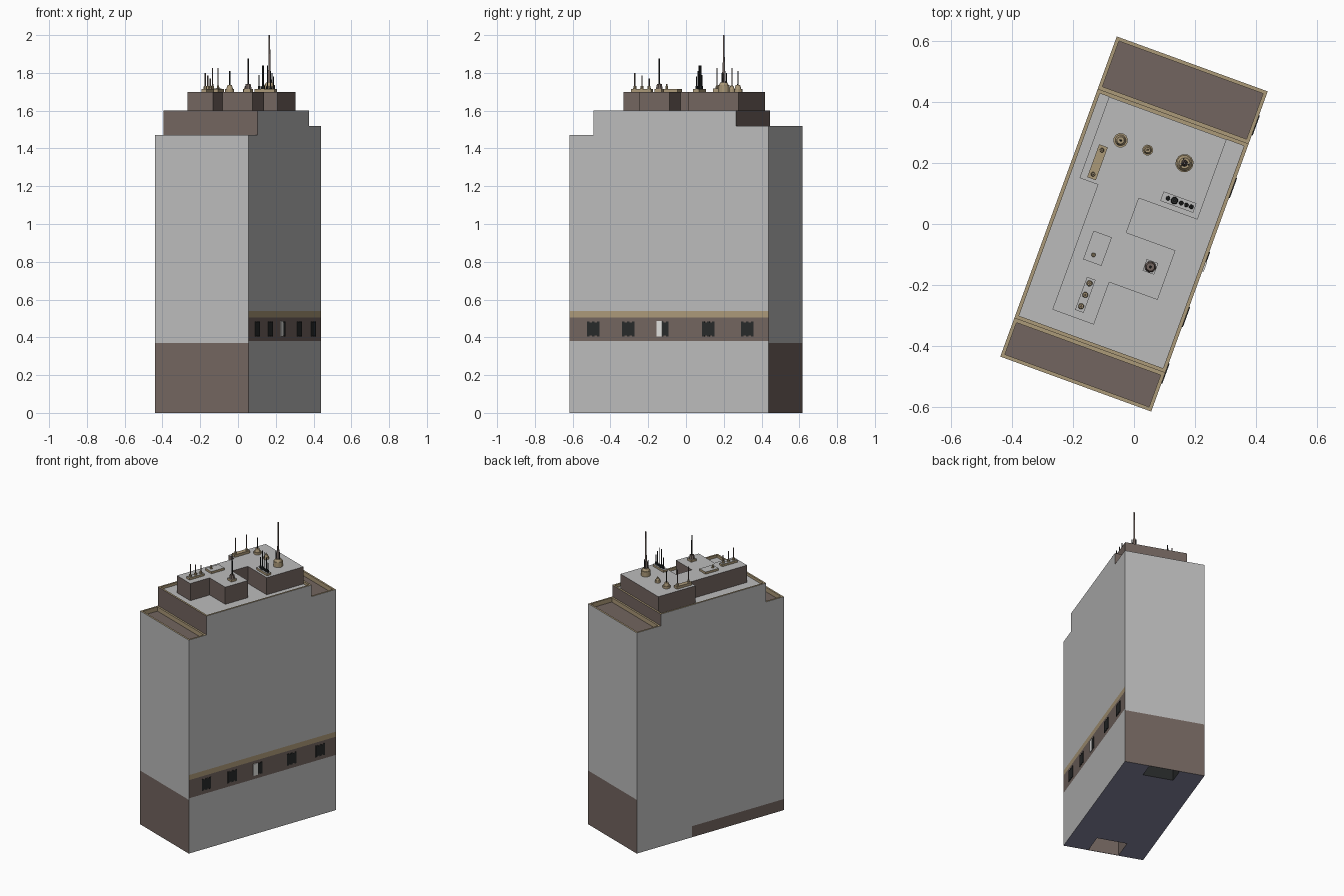
import bpy, bmesh, math
from mathutils import Matrix, Vector

cube = bpy.data.objects.get("Cube")
if cube:
    bpy.data.objects.remove(cube, do_unlink=True)

TURN = Matrix.Rotation(math.radians(-20), 4, 'Z')   # the tower stands at an angle
U, V = 0.264, 0.56                                  # half width, half depth
ROOF = 1.70


def material(name, rgb):
    m = bpy.data.materials.new(name)
    m.use_nodes = True
    m.diffuse_color = (*rgb, 1)
    bsdf = next(n for n in m.node_tree.nodes if n.type == 'BSDF_PRINCIPLED')
    bsdf.inputs["Base Color"].default_value = (*rgb, 1)
    return m


MATS = [material("light_grey", (0.5, 0.5, 0.5)),
        material("brown", (0.17, 0.13, 0.115)),
        material("tan", (0.41, 0.32, 0.19)),
        material("black", (0.02, 0.022, 0.022)),
        material("slate_violet", (0.25, 0.25, 0.37)),
        material("white", (0.75, 0.75, 0.73))]
GREY, BROWN, TAN, BLACK, VIOLET, WHITE = range(6)


def finish(bm, name, smooth=False):
    bmesh.ops.recalc_face_normals(bm, faces=bm.faces)
    bm.transform(TURN)
    me = bpy.data.meshes.new(name)
    bm.to_mesh(me)
    bm.free()
    for m in MATS:
        me.materials.append(m)
    ob = bpy.data.objects.new(name, me)
    bpy.context.collection.objects.link(ob)
    return ob


def prism(bm, points, offset, mat=GREY):
    """Extrude a flat outline by an offset."""
    f = bm.faces.new([bm.verts.new(p) for p in points])
    r = bmesh.ops.extrude_face_region(bm, geom=[f], use_keep_orig=True)
    bmesh.ops.translate(bm, vec=offset,
                        verts=[g for g in r["geom"] if isinstance(g, bmesh.types.BMVert)])
    bmesh.ops.recalc_face_normals(bm, faces=bm.faces)
    for f in bm.faces:
        f.material_index = mat


def box(bm, lo, hi, mat, top=None):
    size, mid = Vector(hi) - Vector(lo), (Vector(hi) + Vector(lo)) / 2
    r = bmesh.ops.create_cube(bm, size=1, matrix=Matrix.Translation(mid) @ Matrix.Diagonal((*size, 1)))
    for f in {f for v in r["verts"] for f in v.link_faces}:
        f.material_index = top if top is not None and f.normal.z > 0.5 else mat


def cone(bm, at, z0, z1, r0, r1, mat, sides=8):
    r = bmesh.ops.create_cone(bm, cap_ends=True, segments=sides, radius1=r0, radius2=r1, depth=z1 - z0,
                              matrix=Matrix.Translation((*at, (z0 + z1) / 2)))
    for f in {f for v in r["verts"] for f in v.link_faces}:
        f.material_index = mat


def local(x, y):
    p = TURN.inverted() @ Vector((x, y, 0))
    return p.x, p.y


# Tower: stepped side profile pushed across the width
bm = bmesh.new()
steps = [(-V, 0), (V, 0), (V, 1.52), (0.377, 1.52), (0.377, 1.6), (-0.425, 1.6), (-0.425, 1.47), (-V, 1.47)]
prism(bm, [(-U, y, z) for y, z in steps], (2 * U, 0, 0))


def cut(rule, co, no):
    faces = [f for f in bm.faces if rule(f)]
    geom = set(faces) | {e for f in faces for e in f.edges} | {v for f in faces for v in f.verts}
    bmesh.ops.bisect_plane(bm, geom=list(geom), plane_co=co, plane_no=no, dist=1e-5)
    bm.normal_update()


def sink(faces, dz, wall):
    """Push faces in vertically, giving the new walls a colour."""
    new = bmesh.ops.extrude_discrete_faces(bm, faces=faces)["faces"]
    for f in new:
        bmesh.ops.translate(bm, verts=f.verts[:], vec=(0, 0, dz))
        for e in f.edges:
            for g in e.link_faces:
                if g is not f:
                    g.material_index = wall
    return new


# Colour zones on the outer walls
for z in (0.38, 0.505, 0.54):
    cut(lambda f: f.normal.x > 0.9, (0, 0, z), (0, 0, 1))
cut(lambda f: abs(f.normal.y) > 0.9 and f.calc_center_median().z < 1.4, (0, 0, 0.37), (0, 0, 1))
cut(lambda f: f.normal.x < -0.9, (0, 0, 0.076), (0, 0, 1))
cut(lambda f: f.normal.x < -0.9 and f.calc_center_median().z < 0.07, (0, 0.14, 0), (0, 1, 0))
for f in bm.faces:
    n, c = f.normal, f.calc_center_median()
    if n.x > 0.9 and 0.38 < c.z < 0.54:
        f.material_index = BROWN if c.z < 0.5 else TAN
    elif abs(n.y) > 0.9 and (c.z < 0.3 or abs(c.y) < 0.5):
        f.material_index = BROWN
    elif n.x < -0.9 and c.z < 0.07 and c.y < 0.14:
        f.material_index = BROWN
    elif n.z < -0.9:
        f.material_index = VIOLET

# Entrance pits under the two ends
for y in (-0.557, -0.4, 0.44, 0.557):
    cut(lambda f: f.normal.z < -0.9, (0, y, 0), (0, 1, 0))
for x in (-0.1, 0.1):
    cut(lambda f: f.normal.z < -0.9 and 0.4 < abs(f.calc_center_median().y) < 0.55, (x, 0, 0), (1, 0, 0))
pits = [f for f in bm.faces if f.normal.z < -0.9 and abs(f.calc_center_median().x) < 0.05
        and 0.4 < abs(f.calc_center_median().y) < 0.55]
for f in pits:
    back = f.calc_center_median().y > 0
    sink([f], 0.1, BLACK if back else BROWN)[0].material_index = BROWN

# Parapets: tan rims with sunken decks
tops = [f for f in bm.faces if f.normal.z > 0.9]
for f in bmesh.ops.inset_individual(bm, faces=tops, thickness=0.012, use_even_offset=True)["faces"]:
    f.material_index = TAN
for f in tops:
    middle = f.calc_center_median().z > 1.55
    new = sink([f], -0.018 if middle else -0.03, TAN)[0]
    new.material_index = GREY if middle else BROWN
finish(bm, "tower")

# Rooftop plant block with a notched outline
bm = bmesh.new()
outline = [(-0.22, 0.365), (-0.22, 0.081), (-0.156, 0.081), (-0.156, -0.356), (-0.011, -0.356),
           (-0.011, -0.208), (0.158, -0.208), (0.158, -0.035), (-0.014, -0.035), (-0.014, 0.085),
           (0.191, 0.085), (0.191, 0.365)]
prism(bm, [(x, y, 1.575) for x, y in outline], (0, 0, ROOF - 1.575), BROWN)
for f in bm.faces:
    if f.normal.z > 0.9:
        f.material_index = GREY
finish(bm, "plant_block")

# Slatted windows in the side band, one with a pale panel
bm = bmesh.new()
for y in (-0.426, -0.229, -0.037, 0.223, 0.4415):
    for i in range(-2, 3):
        if y == -0.037 and i < 0:
            continue
        h = 0.034 if i % 2 else 0.04
        w = y + i * 0.014
        box(bm, (U - 0.002, w - 0.007, 0.445 - h), (U + 0.003, w + 0.007, 0.445 + h), BLACK)
box(bm, (U - 0.002, -0.069, 0.405), (U + 0.005, -0.036, 0.486), WHITE)
finish(bm, "side_windows")

# Main mast on a stepped round base
bm = bmesh.new()
p = local(0.166, 0.2)
for z0, z1, r0, r1 in ((ROOF, 1.735, 0.03, 0.03), (1.735, 1.75, 0.026, 0.018),
                       (1.75, 1.81, 0.011, 0.008), (1.81, 2.0, 0.006, 0.004)):
    cone(bm, p, z0, z1, r0, r1, TAN if z0 < 1.75 else BROWN, 12)
for a in range(3):
    q = (p[0] + 0.014 * math.cos(a * 2.1), p[1] + 0.014 * math.sin(a * 2.1))
    cone(bm, q, 1.74, 1.80, 0.003, 0.003, BLACK, 6)
finish(bm, "main_mast")


# Smaller round antennas: place, base radius, rod top
def antenna(name, x, y, radius, base_top, top, rod_mat):
    bm = bmesh.new()
    p = local(x, y)
    cone(bm, p, ROOF, ROOF + 0.015, radius, radius, TAN, 12)
    cone(bm, p, ROOF + 0.015, base_top, radius * 0.75, radius * 0.5, TAN, 12)
    cone(bm, p, base_top, top, 0.004, 0.003, rod_mat, 6)
    return bm, finish(bm, name)


antenna("rear_antenna", -0.044, 0.275, 0.024, 1.735, 1.81, BLACK)
antenna("vent_cap", 0.045, 0.243, 0.018, 1.73, 1.74, TAN)

# Front antenna on a square pad
bm = bmesh.new()
p = local(0.054, -0.141)
box(bm, (p[0] - 0.02, p[1] - 0.02, ROOF), (p[0] + 0.02, p[1] + 0.02, 1.715), TAN, GREY)
cone(bm, p, 1.715, 1.74, 0.019, 0.014, BROWN, 8)
cone(bm, p, 1.74, 1.875, 0.005, 0.004, BLACK, 6)
finish(bm, "front_antenna")


# Equipment boxes carrying rods: (along u, along v, rod top, radius)
def equipment(name, x, y, su, sv, h, top, rods, rod_mat):
    bm = bmesh.new()
    cx, cy = local(x, y)
    box(bm, (cx - su / 2, cy - sv / 2, ROOF), (cx + su / 2, cy + sv / 2, ROOF + h), TAN, top)
    for du, dv, z, r in rods:
        q = (cx + du, cy + dv)
        cone(bm, q, ROOF + h, ROOF + h + 0.015, r * 2.5, r * 2, TAN if rod_mat != BLACK else BLACK)
        cone(bm, q, ROOF + h + 0.015, z, r, r, rod_mat, 6)
    finish(bm, name)


equipment("triple_rod_box", -0.16, -0.233, 0.03, 0.115, 0.015, GREY,
          [(0, i * 0.04, 1.785 - i * 0.015, 0.004) for i in (-1, 0, 1)], BROWN)
equipment("long_box", -0.12, 0.203, 0.03, 0.115, 0.018, TAN,
          [(0, i * 0.042, 1.825, 0.003) for i in (-1, 1)], BROWN)
equipment("hatch_box", -0.12, -0.08, 0.064, 0.1, 0.015, GREY, [(-0.005, -0.025, 1.74, 0.003)], TAN)
equipment("black_rod_box", 0.146, 0.072, 0.115, 0.033, 0.015, GREY,
          [(-0.036, 0, 1.79, 0.003), (-0.014, 0, 1.84, 0.005), (0.01, 0, 1.84, 0.003),
           (0.028, 0, 1.81, 0.003), (0.045, 0, 1.78, 0.003)], BLACK)
